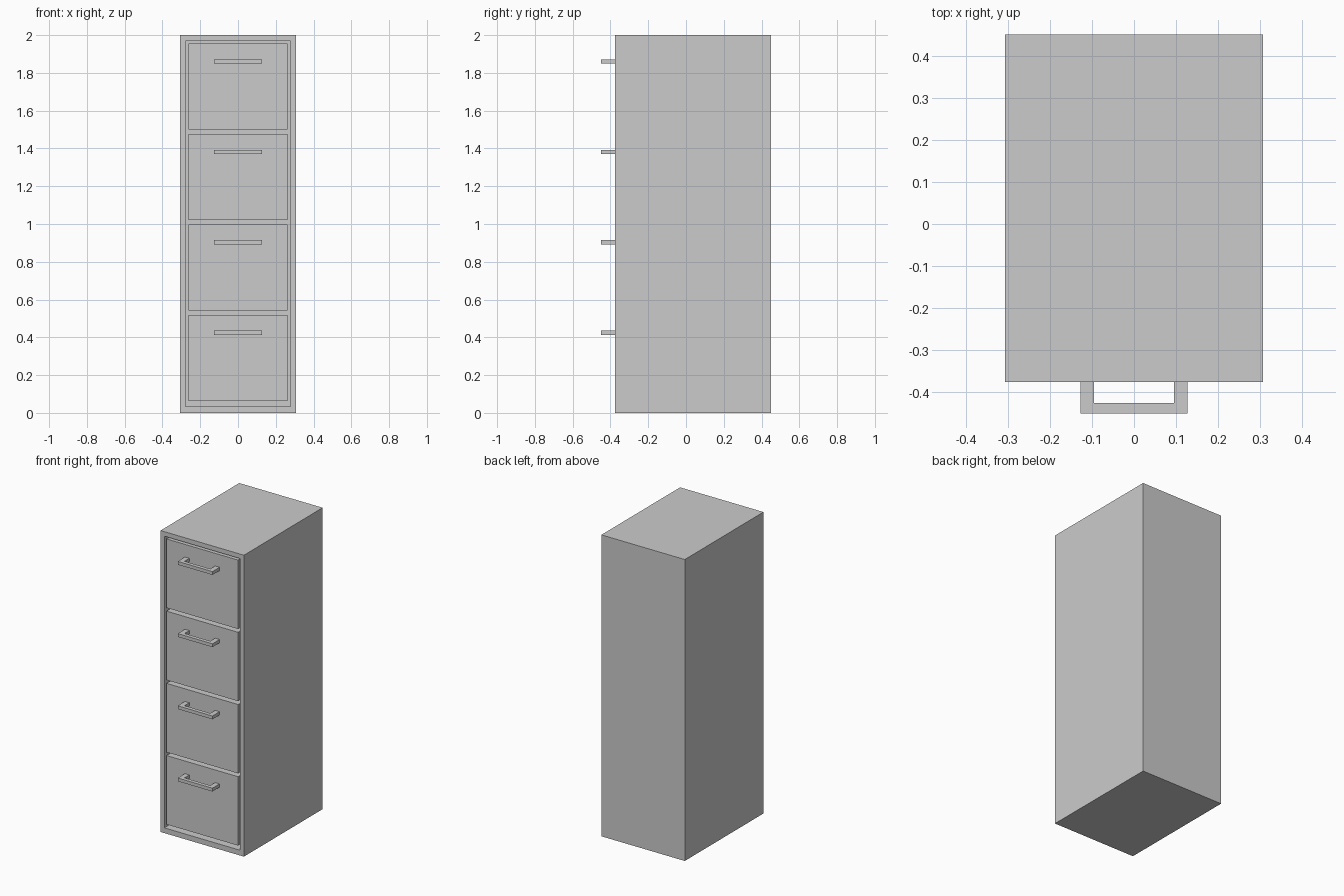
import bpy, bmesh
from mathutils import Vector

if "Cube" in bpy.data.objects:
    bpy.data.objects.remove(bpy.data.objects["Cube"])

FRONT, BACK = -0.375, 0.45
HALF_W = 0.306


def finish(name, bm):
    bmesh.ops.recalc_face_normals(bm, faces=bm.faces)
    mesh = bpy.data.meshes.new(name)
    bm.to_mesh(mesh)
    bm.free()
    obj = bpy.data.objects.new(name, mesh)
    bpy.context.collection.objects.link(obj)
    return obj


def add_box(bm, lo, hi):
    verts = bmesh.ops.create_cube(bm, size=1)["verts"]
    lo, hi = Vector(lo), Vector(hi)
    for v in verts:
        v.co = (lo + hi) / 2 + v.co * (hi - lo)


# Cabinet shell: box with its front face inset and pushed inward
bm = bmesh.new()
add_box(bm, (-HALF_W, FRONT, 0), (HALF_W, BACK, 2))
bm.normal_update()
front = min(bm.faces, key=lambda f: f.calc_center_median().y)
bmesh.ops.inset_region(bm, faces=[front], thickness=0.03)
for v in front.verts:
    v.co.x = 0.278 if v.co.x > 0 else -0.278
    v.co.z = 1.97 if v.co.z > 1 else 0.035
cavity = bmesh.ops.extrude_discrete_faces(bm, faces=[front])["faces"][0]
for v in cavity.verts:
    v.co.y = BACK - 0.03
finish("cabinet_shell", bm)

# Handle outline seen from above: a squared U
HANDLE = [(-0.127, FRONT), (-0.127, -0.45), (0.127, -0.45), (0.127, FRONT),
          (0.095, FRONT), (0.095, -0.425), (-0.095, -0.425), (-0.095, FRONT)]

# Four drawers, each with a handle near its top edge
for i in range(4):
    z = 0.062 + i * 0.479
    bm = bmesh.new()
    add_box(bm, (-0.263, FRONT, z), (0.263, BACK - 0.05, z + 0.457))
    finish(f"drawer_{i + 1}", bm)

    bm = bmesh.new()
    face = bm.faces.new([bm.verts.new((x, y, z + 0.351)) for x, y in HANDLE])
    top = bmesh.ops.extrude_face_region(bm, geom=[face])["geom"]
    bmesh.ops.translate(bm, vec=(0, 0, 0.022),
                        verts=[g for g in top if isinstance(g, bmesh.types.BMVert)])
    finish(f"drawer_handle_{i + 1}", bm)
